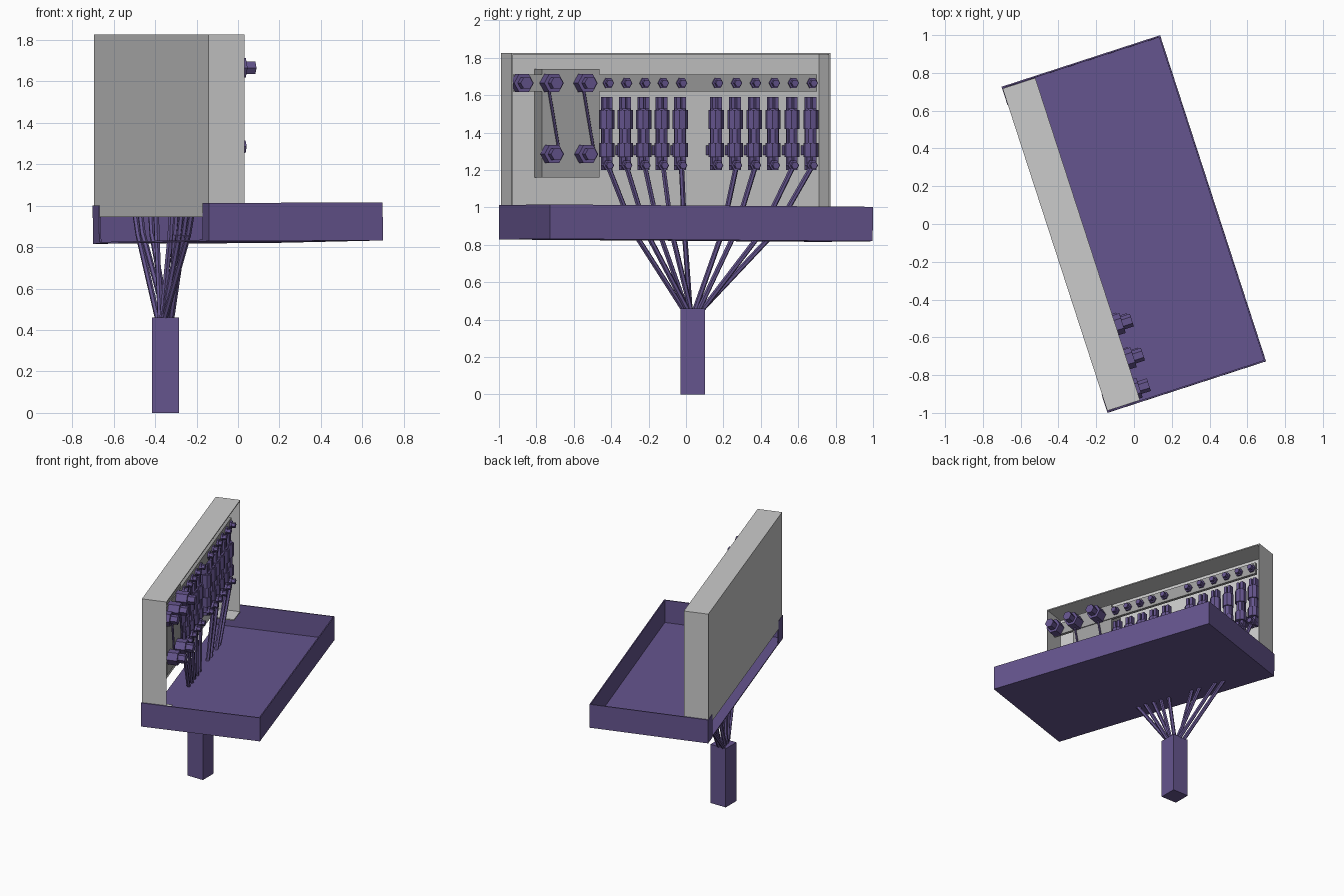
import bpy, bmesh, math
from mathutils import Vector, Matrix

if "Cube" in bpy.data.objects:
    bpy.data.objects.remove(bpy.data.objects["Cube"])

TURN = math.radians(18)          # whole cabinet is turned about z


def material(name, col):
    m = bpy.data.materials.new(name)
    m.diffuse_color = (*col, 1)
    m.use_nodes = True
    m.node_tree.nodes["Principled BSDF"].inputs["Base Color"].default_value = m.diffuse_color
    return m


PURPLE = material("purple", (0.13, 0.09, 0.27))
DARK = material("dark_grey", (0.35, 0.35, 0.35))


def box(bm, x0, x1, y0, y1, z0, z1):
    mat = (Matrix.Translation(((x0 + x1) / 2, (y0 + y1) / 2, (z0 + z1) / 2))
           @ Matrix.Diagonal((x1 - x0, y1 - y0, z1 - z0, 1)))
    bmesh.ops.create_cube(bm, size=1, matrix=mat)


def rod(bm, a, b, r, sides=6, spin=0.0):
    a, b = Vector(a), Vector(b)
    d = b - a
    mat = (Matrix.Translation((a + b) / 2) @ d.to_track_quat('Z', 'Y').to_matrix().to_4x4()
           @ Matrix.Rotation(spin, 4, 'Z'))
    bmesh.ops.create_cone(bm, cap_ends=True, segments=sides, radius1=r, radius2=r,
                          depth=d.length, matrix=mat)


def finish(bm, name, mat=None, turn=TURN):
    me = bpy.data.meshes.new(name)
    bm.to_mesh(me)
    bm.free()
    ob = bpy.data.objects.new(name, me)
    bpy.context.collection.objects.link(ob)
    ob.rotation_euler.z = turn
    if mat:
        me.materials.append(mat)
    return ob


T = 0.008                         # sheet thickness

# cabinet shell: open front, bottom only closed near the ends
bm = bmesh.new()
X0, X1, Y, Z0, Z1 = -0.44, -0.258, 0.897, 0.945, 1.825
box(bm, X0, X0 + T, -Y, Y, Z0, Z1)
box(bm, X0, X1, -Y, Y, Z1 - T, Z1)
for s in (-1, 1):
    box(bm, X0, X1, *sorted((s * Y, s * (Y - T))), Z0, Z1)
    box(bm, X0, X1, *sorted((s * Y, s * (Y - 0.15))), Z0, Z0 + T)
finish(bm, "cabinet_shell")

# opened cover: a slightly tilted tray with small return flanges at the hinge side
bm = bmesh.new()
A, B, C0, C1 = 0.44, 0.907, 0.824, 1.008
box(bm, -A, A, -B, B, C0, C0 + T)
box(bm, A - T, A, -B, B, C0, C1)
for s in (-1, 1):
    box(bm, -A, A, *sorted((s * B, s * (B - T))), C0, C1)
    box(bm, -A - 0.002, -A + T, *sorted((s * B, s * (B - 0.1))), C0, C1)
bmesh.ops.rotate(bm, verts=bm.verts, cent=(0, 0, 0.9),
                 matrix=Matrix.Rotation(-0.007, 3, 'X') @ Matrix.Rotation(-0.004, 3, 'Y'))
finish(bm, "open_cover", PURPLE)

# main switch block and bus rail
bm = bmesh.new()
box(bm, X0 + T, -0.31, -0.71, -0.385, 1.16, 1.74)
finish(bm, "switch_block", DARK)
bm = bmesh.new()
box(bm, -0.325, -0.303, -0.868, 0.835, 1.62, 1.71)
finish(bm, "bus_rail", DARK)

# large terminal bolts and the links between them
bm = bmesh.new()
big = [(-0.833, 1.665, -0.02), (-0.67, 1.665, 0), (-0.48, 1.665, 0),
       (-0.664, 1.285, -0.015), (-0.472, 1.285, -0.015)]
for y, z, dx in big:
    rod(bm, (-0.31, y, z), (-0.22 + dx, y, z), 0.055, 6, math.pi / 6 * 3)
    rod(bm, (-0.22 + dx, y, z), (-0.168 + dx, y, z), 0.035, 6, math.pi / 2)
finish(bm, "terminal_bolts", PURPLE)
bm = bmesh.new()
for y in (-0.67, -0.475):
    rod(bm, (-0.285, y - 0.012, 1.65), (-0.285, y + 0.05, 1.3), 0.008)
finish(bm, "switch_links", PURPLE)

# fuse columns: rail bolt, clip prongs, fuse body with caps, lower bolt
columns = [-0.34 + 0.103 * i for i in range(5)] + [0.274 + 0.1065 * i for i in range(6)]
FX = -0.32
bolts, clips, fuses = bmesh.new(), bmesh.new(), bmesh.new()
for y in columns:
    for z in (1.665, 1.225):
        rod(bolts, (-0.33, y, z), (-0.29, y, z), 0.03, 6, math.pi / 2)
        rod(bolts, (-0.29, y, z), (-0.265, y, z), 0.02, 6, math.pi / 2)
    for s in (-1, 1):
        box(clips, FX - 0.025, FX + 0.015, y + s * 0.016 - 0.011, y + s * 0.016 + 0.011, 1.2, 1.59)
    rod(fuses, (FX, y, 1.27), (FX, y, 1.53), 0.032, 8)
    for a, b in ((1.27, 1.345), (1.42, 1.52)):
        rod(fuses, (FX, y, a), (FX, y, b), 0.041, 8, math.pi / 8)
    # clip mount to the back panel
    box(clips, X0 + T, FX, y - 0.02, y + 0.02, 1.28, 1.33)
finish(bolts, "fuse_bolts", PURPLE)
finish(clips, "fuse_clips", PURPLE)
finish(fuses, "fuses", PURPLE)

# wires gathering into the conduit
CX, CY = -0.323, 0.14
bm = bmesh.new()
for i, y in enumerate(columns):
    if i in (5, 8):
        continue
    x = FX + 0.02
    knee = (CX + 0.01, y + (CY - y) * 0.32, 0.86)
    end = (CX + (0.02 if i % 2 else -0.02), CY + (y - CY) * 0.07, 0.44)
    rod(bm, (x, y, 1.22), knee, 0.014)
    rod(bm, knee, end, 0.014)
finish(bm, "wires", PURPLE)

# square conduit, aligned to the world axes
bm = bmesh.new()
box(bm, -0.416, -0.284, -0.03, 0.102, 0, 0.46)
finish(bm, "conduit", PURPLE, 0)
